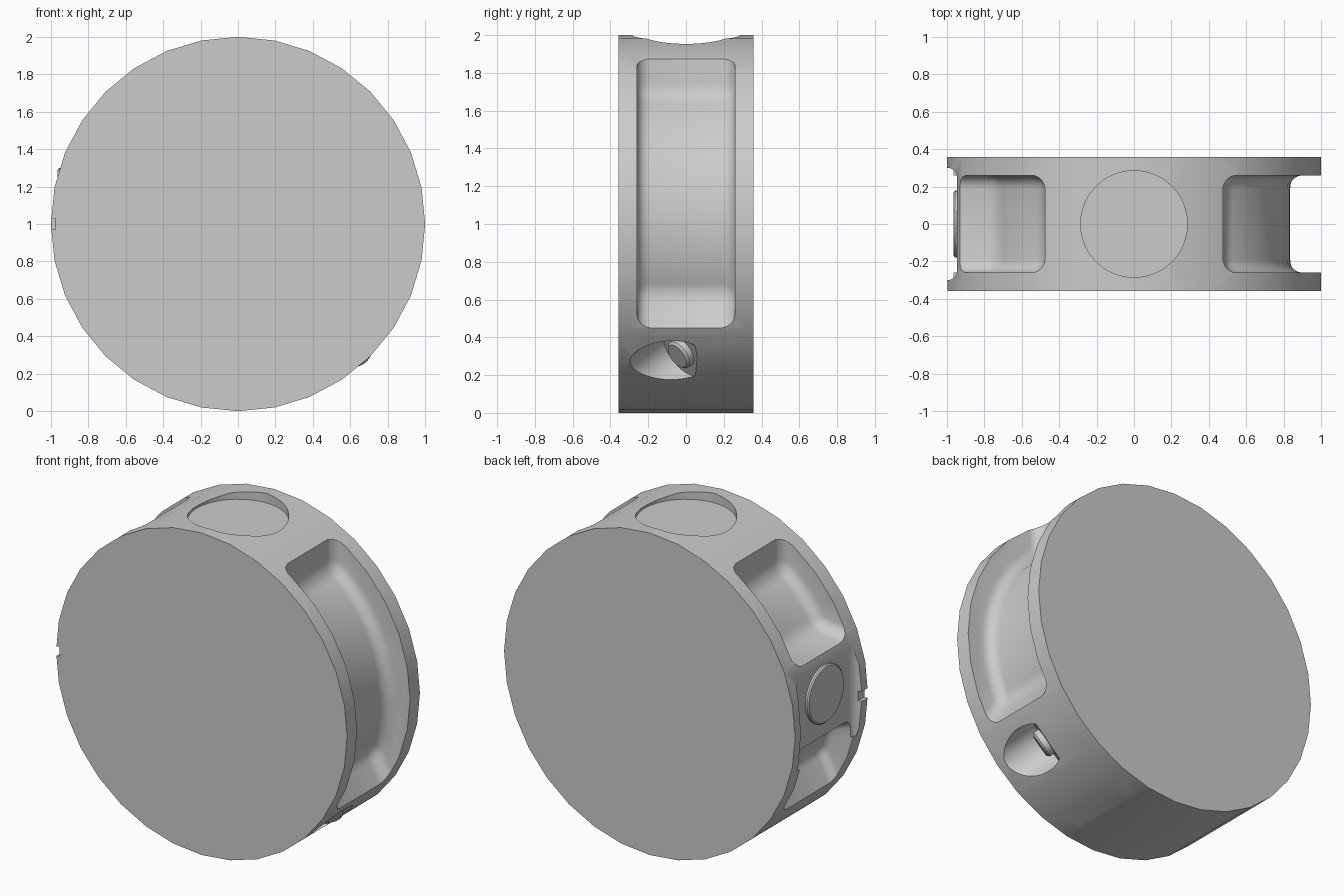
import bpy, bmesh
from math import radians, cos, sin, sqrt, pi
from mathutils import Vector, Matrix

default = bpy.data.objects.get("Cube")
if default:
    bpy.data.objects.remove(default, do_unlink=True)

grey = bpy.data.materials.new("plain grey")
grey.use_nodes = True
grey.diffuse_color = (0.6, 0.6, 0.6, 1)
grey.node_tree.nodes["Principled BSDF"].inputs["Base Color"].default_value = (0.6, 0.6, 0.6, 1)

HALF = 0.357          # half thickness of the drum
FLOOR = 0.83          # radius of the pocket floors


def make(name, bm):
    bmesh.ops.recalc_face_normals(bm, faces=bm.faces)
    mesh = bpy.data.meshes.new(name)
    bm.to_mesh(mesh)
    bm.free()
    mesh.materials.append(grey)
    obj = bpy.data.objects.new(name, mesh)
    bpy.context.collection.objects.link(obj)
    return obj


def cylinder(name, base, axis, radius, height, sides=48, rim=0):
    """Cylinder that starts at base and runs along axis."""
    axis = Vector(axis).normalized()
    turn = axis.to_track_quat('Z', 'Y').to_matrix().to_4x4()
    place = Matrix.Translation(Vector(base) + axis * height / 2) @ turn
    bm = bmesh.new()
    bmesh.ops.create_cone(bm, cap_ends=True, segments=sides, radius1=radius,
                          radius2=radius, depth=height)
    if rim:
        edges = [e for e in bm.edges if all(v.co.z > 0 for v in e.verts)]
        bmesh.ops.bevel(bm, geom=edges, offset=rim, segments=1, affect='EDGES')
    bm.transform(place)
    return make(name, bm)


def box(name, low, high, cove=0):
    """Box cutter; cove rounds its two inner upright edges."""
    low, high = Vector(low), Vector(high)
    bm = bmesh.new()
    bmesh.ops.create_cube(bm, size=1)
    for v in bm.verts:
        v.co = (low + high) / 2 + Vector(a * b for a, b in zip(v.co, high - low))
    if cove:
        edges = [e for e in bm.edges
                 if all(abs(v.co.x - high.x) < 1e-4 for v in e.verts)
                 and abs(e.verts[0].co.z - e.verts[1].co.z) > 0.1]
        bmesh.ops.bevel(bm, geom=edges, offset=cove, segments=4, profile=0.5, affect='EDGES')
    return make(name, bm)


def pocket(name, start, end, fillet=0.07, draft=28.4, width=0.26):
    """Curved pocket between two rim angles, with drafted ends and filleted floor."""
    def polar(radius, angle):
        return Vector((radius * cos(angle), 0, 1 + radius * sin(angle)))

    c = cos(radians(draft))
    inward = c - sqrt(c * c - 1 + FLOOR ** 2)
    ends = []
    for angle, side in ((start, -1), (end, 1)):
        a = radians(angle)
        slope = a + side * radians(draft)
        wall = Vector((cos(slope), 0, sin(slope)))
        ends.append((polar(1, a) - wall * inward, polar(1, a) + wall * 0.3))
    first, last = radians(start + 6), radians(end - 6)
    steps = max(2, round((end - start - 12) / 9))
    angles = [first + (last - first) * i / steps for i in range(1, steps)]
    inner = [ends[0][0]] + [polar(FLOOR, a) for a in angles] + [ends[1][0]]
    outer = [ends[1][1]] + [polar(1.4, a) for a in reversed(angles)] + [ends[0][1]]

    bm = bmesh.new()
    n = len(inner)
    rings = [[bm.verts.new(p + Vector((0, y, 0))) for p in inner + outer]
             for y in (-width, width)]
    count = len(rings[0])
    bm.faces.new(rings[0])
    bm.faces.new(rings[1][::-1])
    for i in range(count):
        j = (i + 1) % count
        bm.faces.new((rings[0][i], rings[1][i], rings[1][j], rings[0][j]))
    # round the floor outline, the end creases and the corners
    edges = []
    for ring in rings:
        for i in list(range(n)) + [count - 1]:
            edges.append(bm.edges.get((ring[i], ring[(i + 1) % count])))
    for i in (0, n - 1):
        edges.append(bm.edges.get((rings[0][i], rings[1][i])))
    bmesh.ops.recalc_face_normals(bm, faces=bm.faces)
    bmesh.ops.bevel(bm, geom=edges, offset=fillet, segments=5, profile=0.5,
                    affect='EDGES', clamp_overlap=True)
    return make(name, bm)


# main drum
drum = cylinder("drum_body", (0, -HALF, 1), (0, 1, 0), 1, 2 * HALF, sides=32)

# angled socket on the lower rim
spot = radians(-47)
radial = Vector((cos(spot), 0, sin(spot)))
socket_axis = (radial + Vector((0, -1, 0))).normalized()
socket_floor = Vector((0, -0.09, 1)) + radial - socket_axis * 0.106

cutters = [
    pocket("side_pocket", -33.4, 61.6),
    pocket("upper_pocket", 180 - 61.6, 180 - 21),
    pocket("lower_pocket", 180 + 7, 180 + 33.4, fillet=0.05),
    box("flat_seat", (-1.3, -0.3, 0.75), (-0.945, 0.3, 1.4), cove=0.05),
    box("edge_notch", (-1.3, -0.5, 0.97), (-0.975, -0.2, 1.03)),
    cylinder("top_recess", (0, 0, 1.94), (0, 0, 1), 0.285, 0.3),
    cylinder("bottom_recess", (0, 0, 0.1), (0, 0, -1), 0.31, 0.4),
    cylinder("angled_socket", socket_floor, socket_axis, 0.148, 0.6),
]
for cutter in cutters:
    cutter.hide_render = True
    mod = drum.modifiers.new(cutter.name, 'BOOLEAN')
    mod.operation = 'DIFFERENCE'
    mod.solver = 'EXACT'
    mod.object = cutter
    bpy.context.view_layer.objects.active = drum
    bpy.ops.object.modifier_apply(modifier=mod.name)
    bpy.data.objects.remove(cutter, do_unlink=True)

# round button on the flat seat and plug in the angled socket
button = cylinder("side_button", (-0.92, 0, 1.12), (-1, 0, 0), 0.178, 0.045, rim=0.008)
plug = cylinder("socket_plug", socket_floor - socket_axis * 0.02, socket_axis,
                0.082, 0.065, sides=32, rim=0.012)

bpy.ops.object.select_all(action='DESELECT')
for obj in (drum, button, plug):
    obj.select_set(True)
bpy.context.view_layer.objects.active = drum
bpy.ops.object.shade_smooth_by_angle(angle=radians(30))
